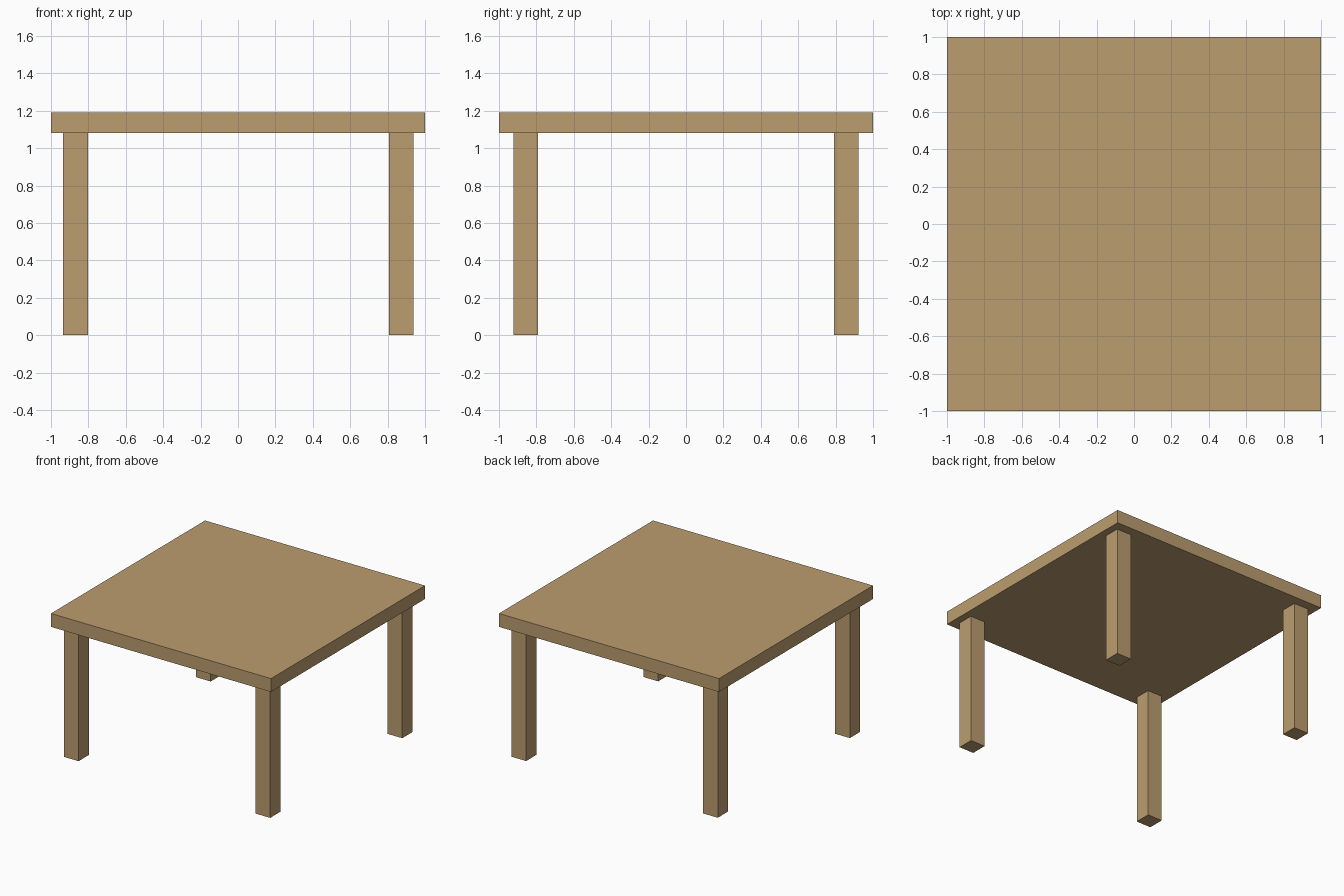
import bpy

if "Cube" in bpy.data.objects:
    bpy.data.objects.remove(bpy.data.objects["Cube"])

TOP_Z, UNDER_Z = 1.19, 1.08
LEG = 0.133

wood = bpy.data.materials.new("wood")
wood.diffuse_color = (0.50, 0.34, 0.16, 1.0)
wood.use_nodes = True
wood.node_tree.nodes["Principled BSDF"].inputs["Base Color"].default_value = wood.diffuse_color


def box(name, centre, size):
    bpy.ops.mesh.primitive_cube_add(size=1, location=centre)
    ob = bpy.context.object
    ob.name = name
    ob.scale = size
    bpy.ops.object.transform_apply(location=False, rotation=False, scale=True)
    ob.data.materials.append(wood)
    return ob


# Square slab top
box("table_top", (0, 0, (TOP_Z + UNDER_Z) / 2), (2, 2, TOP_Z - UNDER_Z))

# Four square legs near the corners
for side, x in (("left", -0.869), ("right", 0.873)):
    for end, y in (("front", -0.857), ("back", 0.857)):
        box(f"{end}_{side}_leg", (x, y, UNDER_Z / 2), (LEG, LEG, UNDER_Z))
